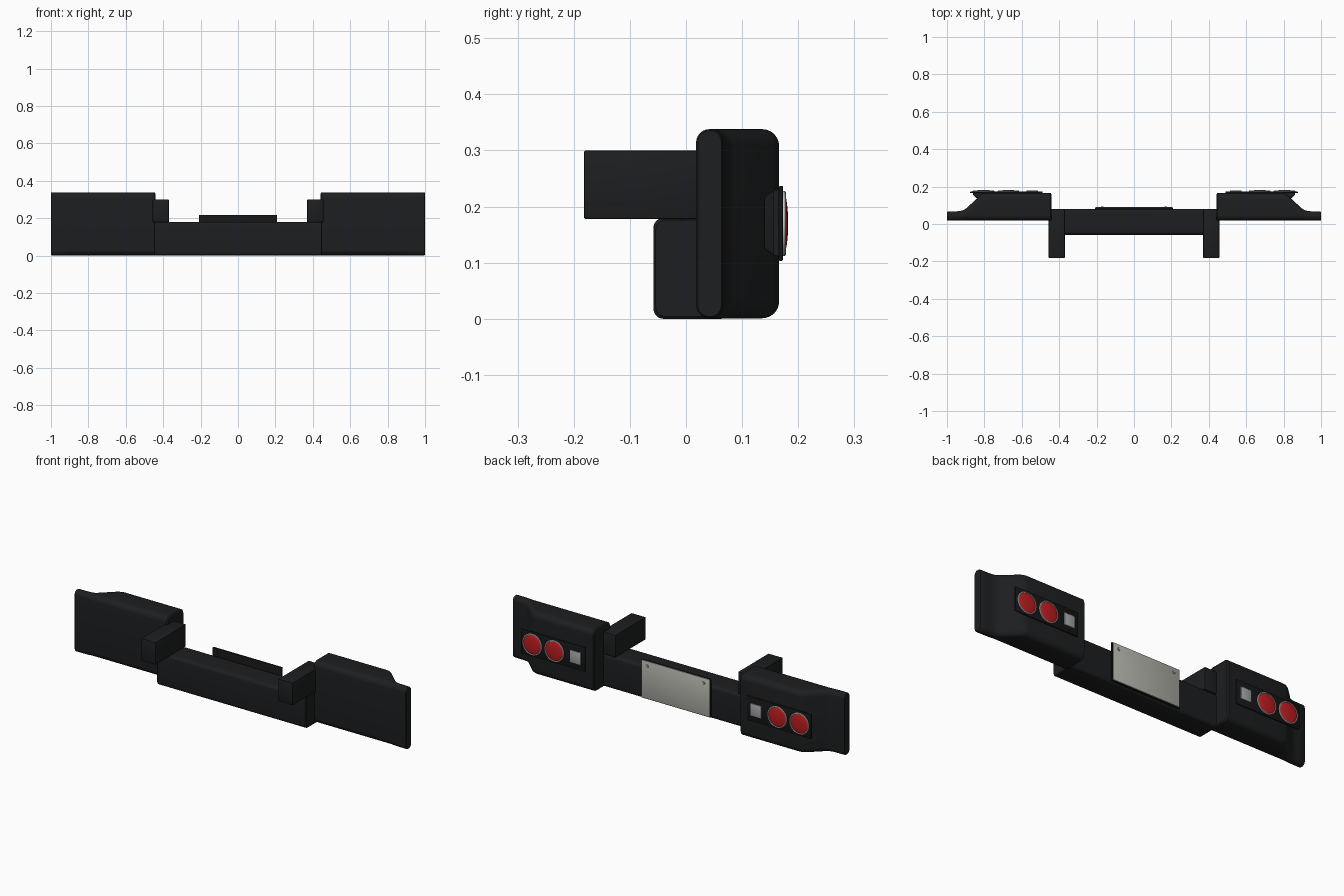
import bpy, bmesh, math
from mathutils import Matrix, Vector

if "Cube" in bpy.data.objects:
    bpy.data.objects.remove(bpy.data.objects["Cube"])


def material(name, rgb):
    m = bpy.data.materials.new(name)
    m.diffuse_color = (*rgb, 1)
    m.use_nodes = True
    m.node_tree.nodes["Principled BSDF"].inputs["Base Color"].default_value = m.diffuse_color
    return m


BLACK = material("black_coating", (0.012, 0.013, 0.014))
PANEL = material("black_panel", (0.008, 0.008, 0.009))
RED = material("red_lens", (0.5, 0.012, 0.015))
CHROME = material("light_metal", (0.7, 0.7, 0.7))
CLEAR = material("clear_lens", (0.38, 0.39, 0.4))
PLATE = material("plate_grey", (0.46, 0.46, 0.42))


def finish(name, bm, mat, angle=35):
    bmesh.ops.recalc_face_normals(bm, faces=bm.faces)
    me = bpy.data.meshes.new(name)
    bm.to_mesh(me)
    bm.free()
    ob = bpy.data.objects.new(name, me)
    bpy.context.collection.objects.link(ob)
    me.materials.append(mat)
    bpy.ops.object.select_all(action='DESELECT')
    ob.select_set(True)
    bpy.context.view_layer.objects.active = ob
    bpy.ops.object.shade_smooth_by_angle(angle=math.radians(angle))
    return ob


def box(name, lo, hi, mat, bevel=0.0):
    lo, hi = Vector(lo), Vector(hi)
    bm = bmesh.new()
    bmesh.ops.create_cube(bm, size=1)
    bmesh.ops.transform(bm, verts=bm.verts,
                        matrix=Matrix.Translation((lo + hi) / 2) @ Matrix.Diagonal((*(hi - lo), 1)))
    if bevel:
        bmesh.ops.bevel(bm, geom=bm.edges[:], offset=bevel, segments=2, profile=0.5, affect='EDGES')
    return finish(name, bm, mat)


def loft(name, sections, mat):
    """Rounded-rectangle y/z sections (x, y0, y1, z0, z1, radius) skinned along x."""
    bm = bmesh.new()
    rings = []
    for x, y0, y1, z0, z1, r in sections:
        ring = []
        for i, (cy, cz) in enumerate(((y1 - r, z1 - r), (y0 + r, z1 - r),
                                      (y0 + r, z0 + r), (y1 - r, z0 + r))):
            for k in range(7):
                a = (i + k / 6) * math.pi / 2
                ring.append(bm.verts.new((x, cy + r * math.cos(a), cz + r * math.sin(a))))
        rings.append(ring)
    for a, b in zip(rings, rings[1:]):
        for i in range(len(a)):
            j = (i + 1) % len(a)
            bm.faces.new((a[i], a[j], b[j], b[i]))
    bm.faces.new(rings[0])
    bm.faces.new(rings[-1])
    return finish(name, bm, mat)


def lathe(name, profile, x, z, mat, n=40):
    """Spin (radius, y) points about a y-directed axis through x, z."""
    bm = bmesh.new()
    vs = [bm.verts.new((r, y, 0)) for r, y in profile]
    es = [bm.edges.new(p) for p in zip(vs, vs[1:])]
    bmesh.ops.spin(bm, geom=vs + es, cent=(0, 0, 0), axis=(0, 1, 0),
                   angle=2 * math.pi, steps=n, use_duplicate=False)
    bmesh.ops.remove_doubles(bm, verts=bm.verts, dist=1e-5)
    bmesh.ops.translate(bm, verts=bm.verts, vec=(x, 0, z))
    return finish(name, bm, mat)


# centre beam with rounded lower corners
loft("centre_beam", [(x, -0.058 + e, 0.08 - e, e, 0.18 - e, 0.018)
                     for x, e in ((-0.45, 0.004), (-0.446, 0), (0.446, 0), (0.45, 0.004))], BLACK)

# number plate with frame and screws
box("plate_frame", (-0.209, 0.078, 0.008), (0.209, 0.087, 0.218), PANEL, 0.002)
box("number_plate", (-0.204, 0.084, 0.013), (0.204, 0.091, 0.216), PLATE, 0.001)
for sx in (-0.17, 0.17):
    lathe("plate_screw", [(0, 0.094), (0.006, 0.0935), (0.009, 0.09)], sx, 0.19, CLEAR, 16)

# wing outline seen from above: (x, rear y)
WING = [(0.446, 0.166), (0.79, 0.166), (0.805, 0.163), (0.82, 0.155), (0.895, 0.085),
        (0.91, 0.075), (0.93, 0.069), (0.96, 0.067), (0.996, 0.066)]

for s, side in ((1, "right"), (-1, "left")):
    # chassis bracket
    xs = sorted((s * 0.37, s * 0.456))
    box(side + "_bracket", (xs[0], -0.182, 0.178), (xs[1], 0.08, 0.30), BLACK, 0.003)

    # end wing: deep box tapering to a thin rounded flange
    secs = [(s * 0.44, 0.024, 0.158, 0.008, 0.330, 0.022)]
    secs += [(s * x, 0.018, y, 0.001, 0.338, min(0.03, (y - 0.018) * 0.49)) for x, y in WING]
    secs += [(s * 1.0, 0.021, 0.063, 0.004, 0.335, 0.02)]
    loft(side + "_wing", secs, BLACK)

    # lamp housing behind the panel, overhanging the slope
    loft(side + "_lamp_housing", [(s * 0.50, 0.14, 0.168, 0.12, 0.222, 0.01),
                                  (s * 0.845, 0.14, 0.168, 0.12, 0.222, 0.01),
                                  (s * 0.86, 0.156, 0.168, 0.112, 0.23, 0.005)], BLACK)
    xs = sorted((s * 0.488, s * 0.876))
    box(side + "_lamp_panel", (xs[0], 0.165, 0.103), (xs[1], 0.173, 0.237), PANEL, 0.003)

    # round lamps
    for lx in (0.672, 0.805):
        lathe(side + "_lamp_ring", [(0.058, 0.171), (0.058, 0.176), (0.056, 0.178),
                                    (0.053, 0.178), (0.051, 0.174)], s * lx, 0.17, CHROME)
        dome = [(0.0535 * math.sin(t), 0.174 + 0.008 * math.cos(t))
                for t in (k * math.pi / 16 for k in range(9))]
        lathe(side + "_red_lens", dome, s * lx, 0.17, RED)

    # square lamp
    xs = sorted((s * 0.512, s * 0.576))
    box(side + "_square_lamp", (xs[0], 0.17, 0.137), (xs[1], 0.178, 0.203), CLEAR, 0.002)
